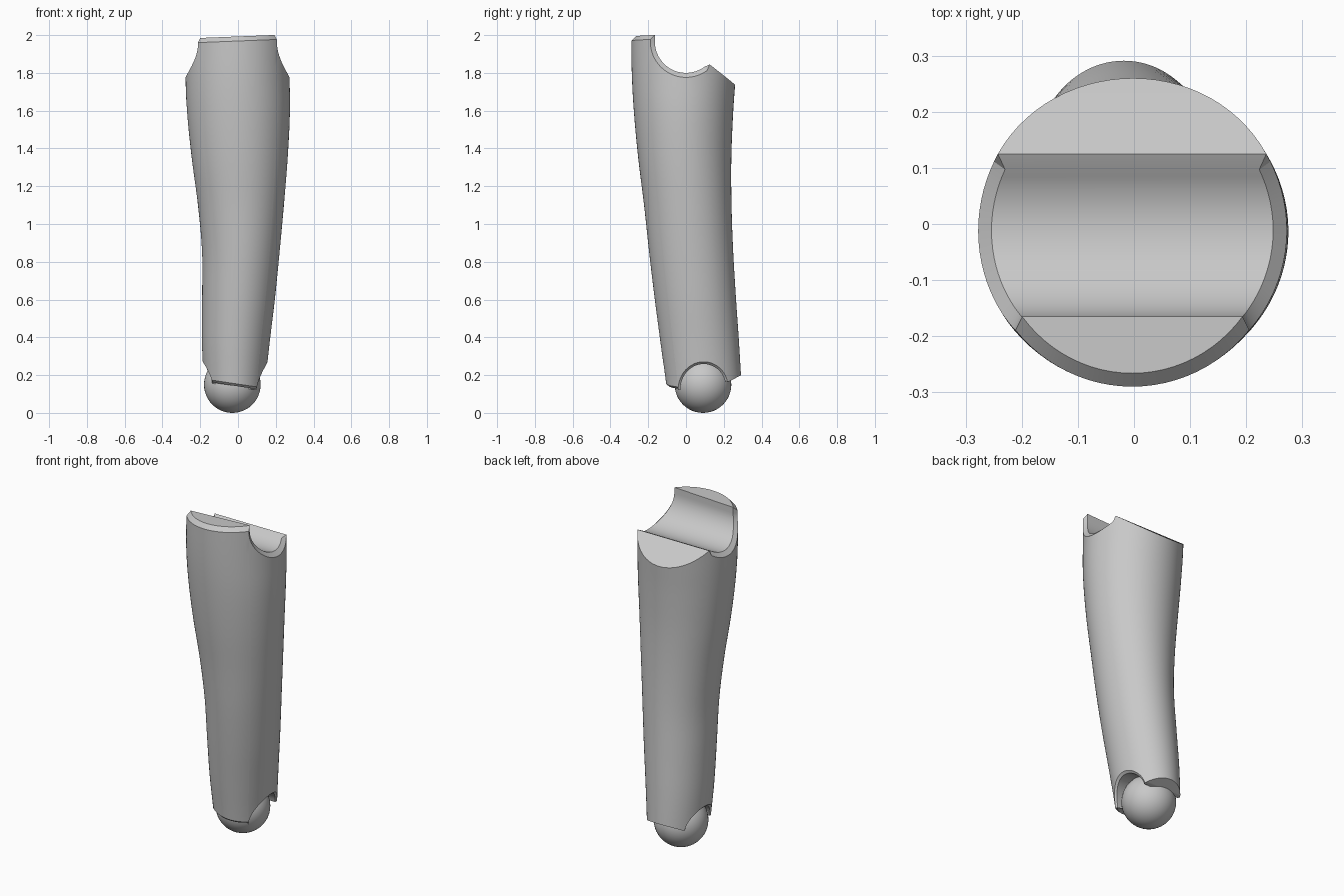
import bpy, bmesh
from math import sin, cos, acos, pi

cube = bpy.data.objects.get("Cube")
if cube:
    bpy.data.objects.remove(cube)

grey = bpy.data.materials.new("plain grey")
grey.use_nodes = True
grey.diffuse_color = (0.58, 0.58, 0.58, 1)
grey.node_tree.nodes["Principled BSDF"].inputs["Base Color"].default_value = grey.diffuse_color

# Shin outline: height, right, left, front, back
OUTLINE = [
    (0.10, -0.18, 0.14, -0.10, 0.295),
    (0.35, -0.19, 0.165, -0.132, 0.282),
    (0.60, -0.19, 0.195, -0.165, 0.265),
    (0.85, -0.19, 0.22, -0.195, 0.25),
    (1.10, -0.212, 0.243, -0.222, 0.241),
    (1.35, -0.245, 0.263, -0.253, 0.24),
    (1.60, -0.27, 0.275, -0.276, 0.25),
    (1.80, -0.278, 0.272, -0.287, 0.264),
    (2.00, -0.274, 0.268, -0.29, 0.272),
]
FRONT, ARCH, BACK, LEVELS = 12, 22, 14, 26


def section(z):
    """Smoothly interpolated ellipse: centre x, centre y, radius x, radius y."""
    last = len(OUTLINE) - 2
    k = max([i for i in range(last + 1) if OUTLINE[i][0] <= z] or [0])
    p = [OUTLINE[min(max(k + d, 0), last + 1)] for d in (-1, 0, 1, 2)]
    t = min(max((z - p[1][0]) / (p[2][0] - p[1][0]), 0), 1)
    x0, x1, y0, y1 = [
        b + t * ((c - a) + t * ((2 * a - 5 * b + 4 * c - d) + t * (3 * (b - c) + d - a))) / 2
        for a, b, c, d in list(zip(*p))[1:]]
    return (x0 + x1) / 2, (y0 + y1) / 2, (x1 - x0) / 2, (y1 - y0) / 2


def angle_at(y, z, inset):
    _, cy, _, ry = section(z)
    return acos(min(max((cy - y) / (ry - inset), -1), 1))


def point(phi, z, inset, side):
    cx, cy, rx, ry = section(z)
    return [cx + side * (rx - inset) * sin(phi), cy - (ry - inset) * cos(phi), z]


def rim(cy, cz, r, sign, sweep, z_front, y_back, z_back, slope, chamfer, inner):
    """Rim points (angle, height, inset, tilt weight): front lip, round notch, sloped back."""
    inset = chamfer if inner else 0
    grow = 0 if inner else chamfer
    r += grow
    z_front += sign * grow
    edge = angle_at(cy - r, z_front, inset)
    pts = [(edge * i / FRONT, z_front, inset, 1) for i in range(FRONT + 1)]
    for i in range(ARCH + 1):
        a = sweep * i / ARCH
        z = cz + sign * r * sin(a)
        pts.append((angle_at(cy - r * cos(a), z, inset), z, inset, (1 - i / ARCH) ** 4))
    start = angle_at(y_back, z_back, 0)
    for i in range(BACK + 1):
        phi = start + (pi - start) * i / BACK
        y = point(phi, z_back, 0, 1)[1]
        pts.append((phi, z_back + slope * (y - y_back), 0, 0))
    return pts


TOP = (0, 1.965, 0.165, -1, 2.2, 2.0, 0.125, 1.845, -0.76, 0.024)
BOTTOM = (0.09, 0.14, 0.12, 1, 2.95, 0.145, 0.225, 0.165, 0.5, 0.012)
top_out, top_in = rim(*TOP, False), rim(*TOP, True)
low_out, low_in = rim(*BOTTOM, False), rim(*BOTTOM, True)


def tilt(co, weight_low, weight_top):
    """Lean the front lips a little sideways."""
    co[2] += weight_top * 0.04 * (co[0] - 0.18) - weight_low * 0.15 * (co[0] + 0.03)
    return co


def column(bm, i, side):
    lo, hi = low_out[i], top_out[i]
    cos_ = [tilt(point(*low_in[i][:3], side), low_in[i][3], 0)]
    for k in range(LEVELS + 1):
        t = k / LEVELS
        phi, z = lo[0] + (hi[0] - lo[0]) * t, lo[1] + (hi[1] - lo[1]) * t
        cos_.append(tilt(point(phi, z, 0, side), lo[3] * (1 - t) ** 8, hi[3] * t ** 8))
    cos_.append(tilt(point(*top_in[i][:3], side), 0, top_in[i][3]))
    return [bm.verts.new(c) for c in cos_]


def finish(bm, name):
    mesh = bpy.data.meshes.new(name)
    bm.to_mesh(mesh)
    bm.free()
    obj = bpy.data.objects.new(name, mesh)
    bpy.context.collection.objects.link(obj)
    mesh.materials.append(grey)
    bpy.ops.object.select_all(action="DESELECT")
    obj.select_set(True)
    bpy.context.view_layer.objects.active = obj
    bpy.ops.object.shade_smooth_by_angle(angle=0.45)
    return obj


# Shin: side walls with chamfered rims, closed by strips across both ends
bm = bmesh.new()
count = len(top_out)
left, right = [[column(bm, i, s) for i in range(count)] for s in (1, -1)]
for i in range(count - 1):
    for wall in (left, right):
        a, b = wall[i], wall[i + 1]
        for k in range(len(a) - 1):
            bm.faces.new((a[k], b[k], b[k + 1], a[k + 1]))
    for k in (0, -1):
        bm.faces.new((left[i][k], left[i + 1][k], right[i + 1][k], right[i][k]))
bmesh.ops.remove_doubles(bm, verts=bm.verts, dist=0.0002)
bmesh.ops.recalc_face_normals(bm, faces=bm.faces)
finish(bm, "shin")

# Ankle ball
bm = bmesh.new()
bmesh.ops.create_uvsphere(bm, u_segments=48, v_segments=24, radius=0.15)
ball = finish(bm, "ankle_ball")
ball.location = (-0.03, 0.09, 0.15)
